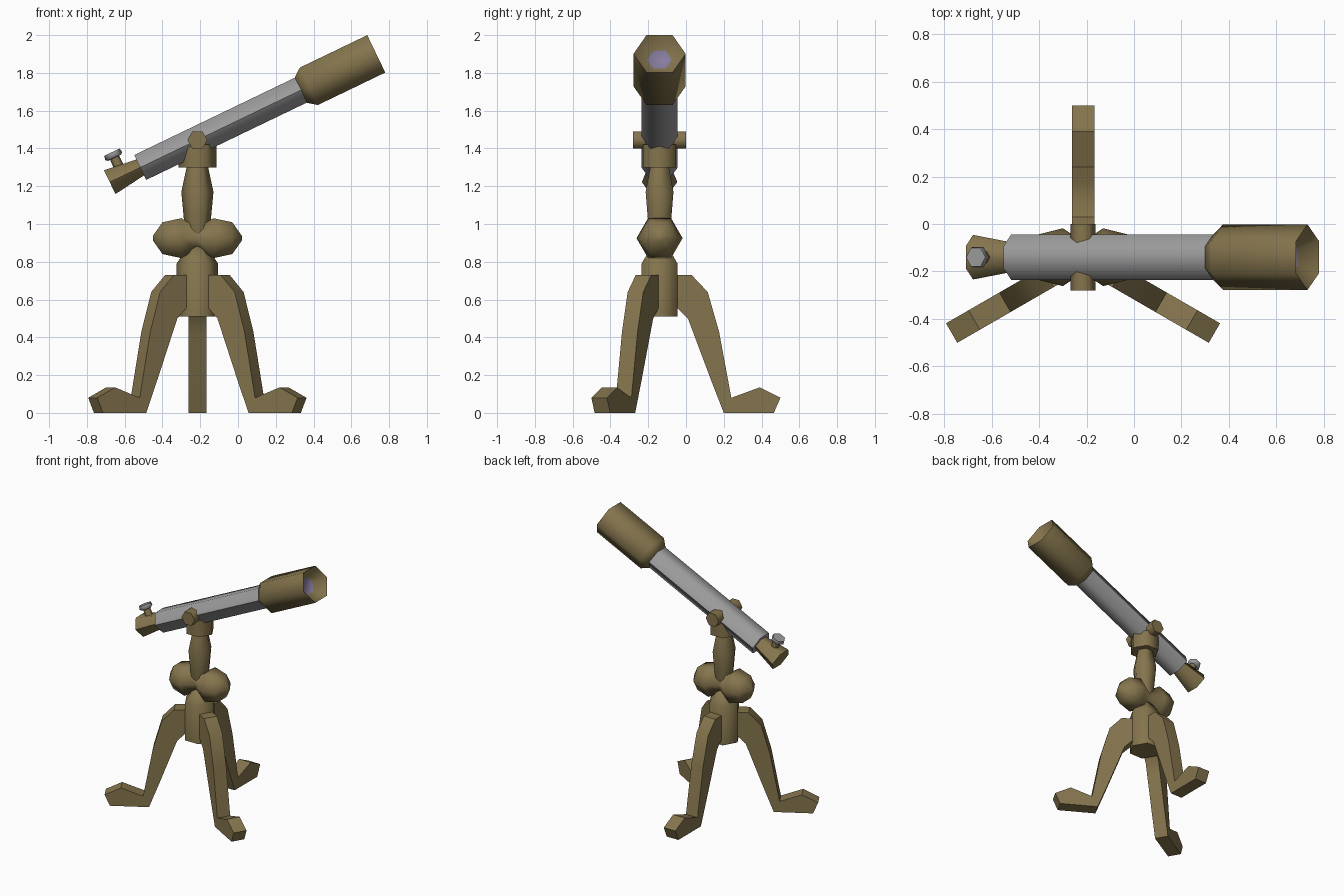
import bpy, bmesh, math
from mathutils import Vector, Matrix

cube = bpy.data.objects.get("Cube")
if cube:
    bpy.data.objects.remove(cube)


def material(name, rgb):
    m = bpy.data.materials.new(name)
    m.use_nodes = True
    m.diffuse_color = (*rgb, 1)
    m.node_tree.nodes["Principled BSDF"].inputs["Base Color"].default_value = (*rgb, 1)
    return m


BRASS = material("aged brass", (0.235, 0.178, 0.075))
STEEL = material("grey steel", (0.33, 0.33, 0.33))
GLASS = material("lavender glass", (0.24, 0.2, 0.34))

AXIS = Vector((-0.215, -0.14, 0))      # column of the stand
PIVOT = AXIS + Vector((0, 0, 1.445))   # where the tube is hinged
TILT = math.radians(25.7)
ALONG = Vector((math.cos(TILT), 0, math.sin(TILT)))
ACROSS = Vector((-math.sin(TILT), 0, math.cos(TILT)))
X, Y, Z = Matrix.Identity(3)


def finish(name, bm, mats, limit):
    """Fix normals, smooth with sharp edges above the limit, link the object."""
    bmesh.ops.recalc_face_normals(bm, faces=bm.faces)
    for f in bm.faces:
        f.smooth = True
    for e in bm.edges:
        e.smooth = e.calc_face_angle(0) < math.radians(limit)
    me = bpy.data.meshes.new(name)
    bm.to_mesh(me)
    bm.free()
    for m in mats:
        me.materials.append(m)
    ob = bpy.data.objects.new(name, me)
    bpy.context.scene.collection.objects.link(ob)
    return ob


def turned(name, profile, mats, origin=AXIS, axis=Z, corner=X, squash=1, sides=6):
    """Turn (distance, radius) pairs round an axis, with a corner on the given side."""
    bm = bmesh.new()
    other = axis.cross(corner)
    rings = []
    for t, r in profile:
        ring = []
        for i in range(sides):
            a = math.tau * i / sides
            ring.append(bm.verts.new(origin + axis * t + corner * (r * math.cos(a))
                                     + other * (r * squash * math.sin(a))))
        rings.append(ring)
    for a, b in zip(rings, rings[1:]):
        for i in range(sides):
            j = (i + 1) % sides
            bm.faces.new((a[i], a[j], b[j], b[i]))
    bm.faces.new(rings[0])
    last = bm.faces.new(rings[-1])
    last.material_index = len(mats) - 1
    return finish(name, bm, mats, 65)


def leg(name, heading):
    """Extrude the curved side profile of a leg and turn it to its heading."""
    side = [(0.05, 0.73), (0.17, 0.73), (0.255, 0.64), (0.315, 0.43), (0.38, 0.08),
            (0.53, 0.135), (0.64, 0.08), (0.605, 0), (0.34, 0), (0.27, 0.18),
            (0.18, 0.42), (0.15, 0.5), (0.09, 0.56), (0.05, 0.56)]
    bm = bmesh.new()
    face = bm.faces.new([bm.verts.new((r, -0.0475, z)) for r, z in side])
    new = bmesh.ops.extrude_face_region(bm, geom=[face])["geom"]
    bmesh.ops.translate(bm, vec=(0, 0.095, 0),
                        verts=[v for v in new if isinstance(v, bmesh.types.BMVert)])
    bmesh.ops.transform(bm, verts=bm.verts, matrix=Matrix.Translation(AXIS)
                        @ Matrix.Rotation(math.radians(heading), 4, "Z"))
    return finish(name, bm, [BRASS], 30)


# Stand
for name, heading in (("back_leg", 90), ("right_leg", 210), ("left_leg", 330)):
    leg(name, heading)
turned("hub", [(0.51, 0.11), (0.79, 0.11), (0.88, 0.05)], [BRASS])
half = [(0.085, 0.122), (0.185, 0.097), (0.235, 0.015)]
lobes = [(-t, r) for t, r in reversed(half)] + [(0, 0.065)] + half
turned("double_knob", lobes, [BRASS], AXIS + Z * 0.925, X, Y)
turned("neck", [(0.94, 0.06), (1.03, 0.072), (1.17, 0.085), (1.31, 0.055)], [BRASS])
turned("collar", [(1.3, 0.1), (1.42, 0.1)], [BRASS])
turned("hinge_bolt", [(-0.14, 0.053), (0.14, 0.053)], [BRASS], PIVOT, Y, X)

# Telescope
barrel = dict(origin=PIVOT, axis=ALONG, corner=Y)
turned("tube", [(-0.336, 0.096), (0.64, 0.096)], [STEEL], squash=0.88, **barrel)
turned("front_hood", [(0.608, 0.094), (0.655, 0.138), (1.051, 0.138), (0.98, 0.066)],
       [BRASS, GLASS], squash=0.92, **barrel)
turned("eyepiece", [(-0.515, 0.094), (-0.32, 0.06)], [BRASS], squash=0.86, **barrel)

# Focus screw on the eyepiece
screw = dict(origin=PIVOT - ALONG * 0.436, axis=ACROSS, corner=ALONG)
turned("screw_stem", [(0.03, 0.028), (0.115, 0.026)], [BRASS], **screw)
turned("screw_head", [(0.105, 0.038), (0.115, 0.05), (0.138, 0.045)], [STEEL], **screw)
